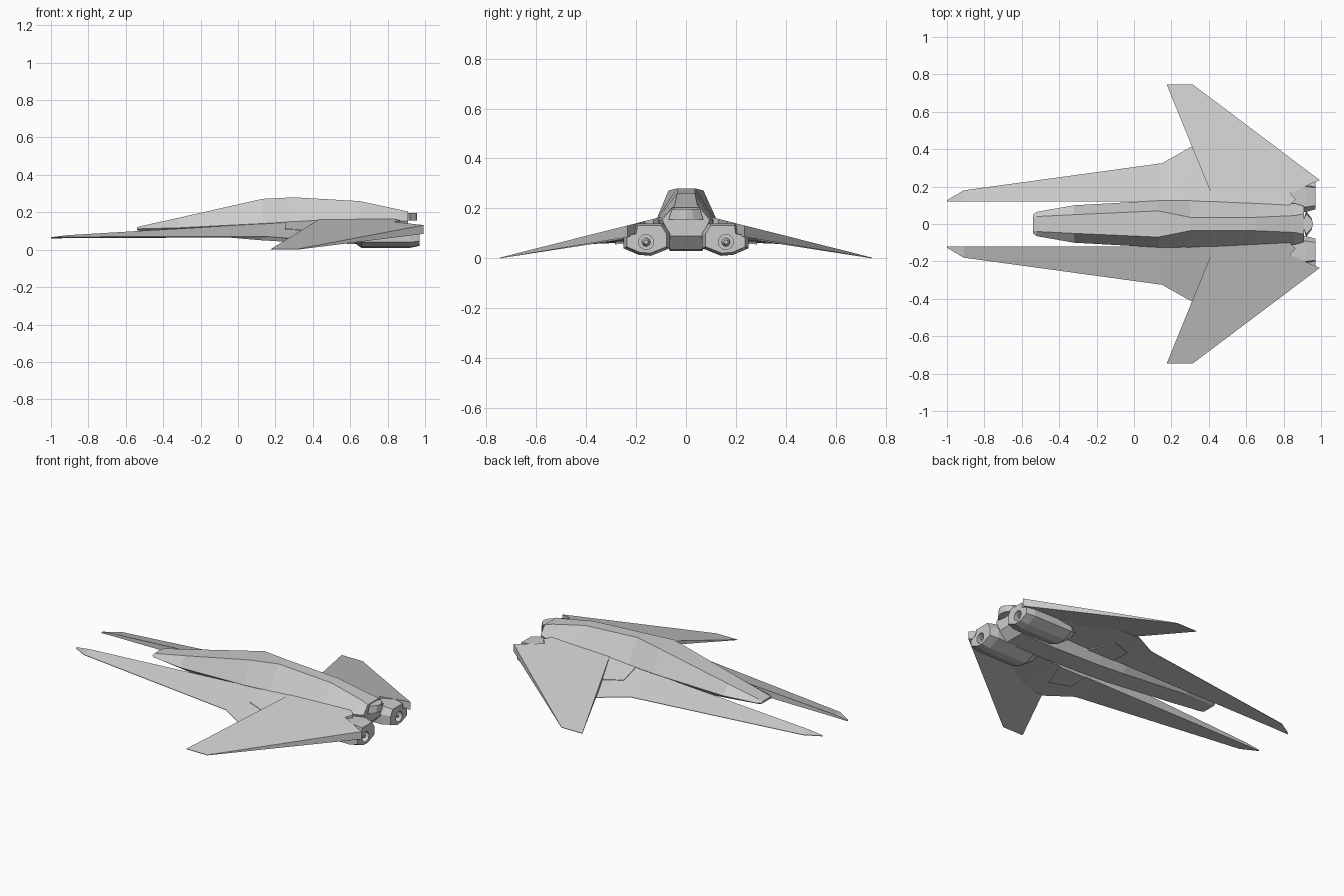
import bpy, bmesh, math
from mathutils import Matrix

if "Cube" in bpy.data.objects:
    bpy.data.objects.remove(bpy.data.objects["Cube"])


def loft(name, rings, mirror=False):
    """Skin a closed solid through rings of equal point count."""
    bm = bmesh.new()
    vs = [[bm.verts.new(p) for p in r] for r in rings]
    n = len(vs[0])
    for a, b in zip(vs, vs[1:]):
        for i in range(n):
            j = (i + 1) % n
            bm.faces.new((a[i], a[j], b[j], b[i]))
    bm.faces.new(vs[0])
    bm.faces.new(vs[-1])
    bmesh.ops.recalc_face_normals(bm, faces=bm.faces)
    me = bpy.data.meshes.new(name)
    bm.to_mesh(me)
    bm.free()
    ob = bpy.data.objects.new(name, me)
    bpy.context.collection.objects.link(ob)
    if mirror:
        add_mirror(ob)
    return ob


def add_mirror(ob):
    m = ob.modifiers.new("mirror", 'MIRROR')
    m.use_axis = (False, True, False)
    m.use_mirror_merge = False


def plate(name, pts):
    """Mirrored plate from (x, y, top z, bottom z) corners."""
    return loft(name, [[(x, y, t) for x, y, t, b in pts],
                       [(x, y, b) for x, y, t, b in pts]], True)


# Fuselage: x, top half width, top z, side half width, side z, keel half width, keel z
body = [(-.54, .035, .118, .05, .112, .04, .105),
        (-.52, .04, .126, .065, .112, .045, .10),
        (-.32, .05, .17, .10, .117, .06, .088),
        (.13, .07, .272, .125, .14, .065, .05),
        (.30, .036, .28, .125, .15, .065, .04),
        (.65, .036, .26, .12, .15, .065, .03),
        (.86, .045, .215, .11, .152, .065, .035),
        (.91, .055, .203, .095, .155, .065, .09)]
loft("fuselage", [[(x, -a, t), (x, a, t), (x, w, s), (x, k, b), (x, -k, b), (x, -w, s)]
                  for x, a, t, w, s, k, b in body])

# Tail cap with a pointed rear edge
cap = [(.90, 0), (.92, .07), (.95, .03), (.957, 0), (.95, -.03), (.92, -.07), (.90, 0)][:6]
loft("tail_cap", [[(x, y, .155) for x, y in cap], [(x, y * .8, .197) for x, y in cap]])

# Forward prongs: x, outer y, inner top z, outer z, inner bottom z
prong = [(-1, .127, .067, .063, .06), (-.91, .18, .078, .066, .062),
         (.15, .325, .14, .068, .066), (.31, .415, .15, .056, .068),
         (.46, .40, .152, .06, .07), (.84, .21, .14, .09, .08)]
loft("forward_prong", [[(x, .12, t), (x, y, o + .003), (x, y, o), (x, .12, b)]
                       for x, y, t, o, b in prong], True)

# Swept rear wings, top surface is one plane
def wing_z(y):
    return .003 + (.745 - y) * .252

plate("rear_wing", [(x, y, wing_z(y), b) for x, y, b in
                    [(.43, .12, .125), (.175, .745, 0), (.315, .745, 0), (.993, .235, .085),
                     (.835, .165, .10), (.865, .13, .10), (.83, .10, .10)]])

# Small panel at the wing root
plate("root_panel", [(.25, .12, .150, .063), (.25, .24, .113, .058),
                     (.375, .285, .103, .056), (.43, .12, .157, .063)])

# Engine pods: x, scale about the pod centre
section = [(.065, .04), (.14, .01), (.19, .014), (.25, .04), (.25, .092),
           (.206, .10), (.20, .14), (.09, .14), (.065, .10)]
stations = [(.60, .55, .105), (.66, 1, .08), (.92, 1, .08), (.97, .86, .085)]
pod = loft("engine_pod", [[(x, .16 + (y - .16) * s, c + (z - c) * s) for y, z in section]
                          for x, s, c in stations])


def cylinder(name, x, depth, r1, r2):
    bm = bmesh.new()
    bmesh.ops.create_cone(bm, cap_ends=True, segments=16, radius1=r1, radius2=r2, depth=depth,
                          matrix=Matrix.Translation((x, .16, .065)) @ Matrix.Rotation(math.pi / 2, 4, 'Y'))
    me = bpy.data.meshes.new(name)
    bm.to_mesh(me)
    bm.free()
    ob = bpy.data.objects.new(name, me)
    bpy.context.collection.objects.link(ob)
    return ob


# Exhaust openings cut into the pods
cutter = cylinder("exhaust_cutter", .97, .08, .03, .03)
cutter.hide_render = True
cutter.hide_viewport = True
cut = pod.modifiers.new("exhaust", 'BOOLEAN')
cut.operation = 'DIFFERENCE'
cut.object = cutter
add_mirror(pod)

# Exhaust cones
add_mirror(cylinder("exhaust_cone", .945, .035, .018, .008))
